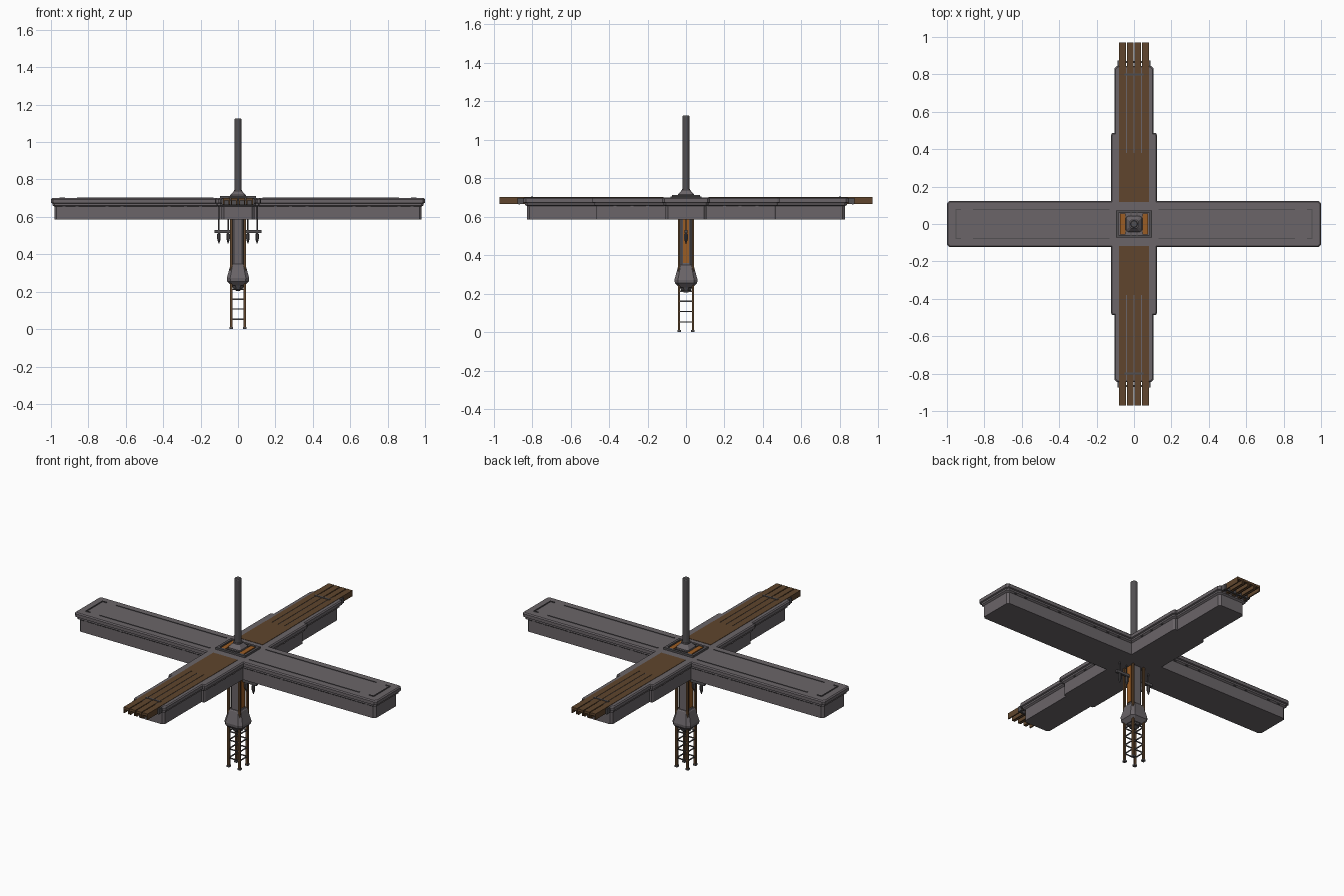
import bpy, bmesh, math

if "Cube" in bpy.data.objects:
    bpy.data.objects.remove(bpy.data.objects["Cube"])


def material(name, rgb):
    m = bpy.data.materials.new(name)
    m.diffuse_color = (*rgb, 1)
    m.use_nodes = True
    m.node_tree.nodes["Principled BSDF"].inputs["Base Color"].default_value = m.diffuse_color
    return m


GREY = material("warm_grey_metal", (0.145, 0.13, 0.14))
STEEL = material("dark_steel", (0.085, 0.08, 0.085))
BROWN = material("brown_rust", (0.115, 0.06, 0.026))
ORANGE = material("orange_rust", (0.33, 0.11, 0.018))


def finish(name, bm, mat):
    bmesh.ops.recalc_face_normals(bm, faces=bm.faces)
    me = bpy.data.meshes.new(name)
    bm.to_mesh(me)
    bm.free()
    me.materials.append(mat)
    ob = bpy.data.objects.new(name, me)
    bpy.context.collection.objects.link(ob)
    return ob


def loft(name, rings, mat):
    """Skin a stack of (outline, z) rings and cap both ends."""
    bm = bmesh.new()
    loops = [[bm.verts.new((x, y, z)) for x, y in pts] for pts, z in rings]
    n = len(loops[0])
    for a, b in zip(loops, loops[1:]):
        for i in range(n):
            j = (i + 1) % n
            bm.faces.new((a[i], a[j], b[j], b[i]))
    bm.faces.new(loops[0][::-1])
    bm.faces.new(loops[-1])
    return finish(name, bm, mat)


def boxes(name, items, mat):
    """Boxes given as (x0, x1, y0, y1, z0, z1), joined in one object."""
    bm = bmesh.new()
    for x0, x1, y0, y1, z0, z1 in items:
        vs = bmesh.ops.create_cube(bm, size=1)["verts"]
        for v in vs:
            v.co = (x1 if v.co.x > 0 else x0, y1 if v.co.y > 0 else y0, z1 if v.co.z > 0 else z0)
    return finish(name, bm, mat)


def both(*b, axis):
    """A box plus its mirror image across x (0) or y (1)."""
    m = list(b)
    m[2 * axis], m[2 * axis + 1] = -b[2 * axis + 1], -b[2 * axis]
    return [b, tuple(m)]


def four(*b):
    return [q for p in both(*b, axis=0) for q in both(*p, axis=1)]


def ngon(r, n=8, cx=0, cy=0):
    return [(cx + r * math.cos(2 * math.pi * (i + .5) / n),
             cy + r * math.sin(2 * math.pi * (i + .5) / n)) for i in range(n)]


def cross(d):
    """Stepped cross outline, pulled in by d."""
    q = [(1, .112), (.988, .124), (.124, .124), (.124, .475),
         (.118, .487), (.105, .487), (.105, .832), (.093, .845)]
    q = [(x - d, y - d) for x, y in q]
    half = q + [(-x, y) for x, y in q[::-1]]
    return half + [(-x, -y) for x, y in half]


def cut_square(h, c):
    p = [(h, h - c), (h - c, h)]
    half = p + [(-x, y) for x, y in p[::-1]]
    return half + [(-x, -y) for x, y in half]


# Cross-shaped platform with overhanging lip
loft("platform", [(cross(.018), .585), (cross(.018), .655), (cross(.008), .662),
                  (cross(.008), .672), (cross(0), .675), (cross(0), .694),
                  (cross(.006), .700)], GREY)

# Raised trim on the long arms
boxes("arm_trim", four(.13, .86, .076, .080, .699, .703)
      + four(.925, .955, .074, .080, .699, .704)
      + both(.949, .955, -.08, .08, .699, .704, axis=0), STEEL)

# Rivets below the lip
rivets = []
for x in (.2, .28, .37, .62, .70, .86, .93):
    rivets += four(x - .008, x + .008, .104, .112, .656, .663)
for y in (.2, .28, .37):
    rivets += four(.104, .112, y - .008, y + .008, .656, .663)
boxes("lip_rivets", rivets, STEEL)

# Brown deck and planks running out past the short arms
boxes("deck", both(-.081, .081, .118, .38, .69, .702, axis=1), BROWN)
planks = []
for i in range(4):
    cx = -.0615 + .041 * i
    planks += both(cx - .018, cx + .018, .38, .97, .688, .702, axis=1)
    for s in (-1, 1):
        planks += both(cx + s * .0145 - .0035, cx + s * .0145 + .0035, .82, .97, .667, .69, axis=1)
boxes("planks", planks, BROWN)
boxes("plank_crossbars", both(-.085, .085, .862, .872, .664, .69, axis=1)
      + both(-.05, .05, .795, .805, .70, .705, axis=1), STEEL)
boxes("plank_clips", four(.076, .088, .845, .875, .665, .697), STEEL)

# Centre hatch frame with orange rails and grating
boxes("hatch_frame", both(.082, .097, -.072, .072, .695, .712, axis=0)
      + both(-.097, .097, .058, .073, .695, .712, axis=1), STEEL)
boxes("hatch_rails", both(.046, .074, -.056, .056, .695, .71, axis=0), ORANGE)
boxes("hatch_grating", both(-.045, .045, .036, .044, .695, .708, axis=1)
      + four(.014, .02, .03, .058, .695, .707), STEEL)

# Mast and flared foot
loft("mast_foot", [(cut_square(.042, .01), .695), (cut_square(.042, .01), .716),
                   (cut_square(.022, .007), .738), (cut_square(.022, .007), .745)], GREY)
mast = loft("mast", [(ngon(.020, 12), .73), (ngon(.020, 12), 1.12), (ngon(.017, 12), 1.125)], STEEL)

# Hanging column, flared collar and rounded tip
loft("column", [(cut_square(.031, .010), .33), (cut_square(.031, .010), .59)], GREY)
loft("collar", [(cut_square(.036, .012), .232), (cut_square(.058, .018), .255),
                (cut_square(.060, .018), .272), (cut_square(.041, .012), .342),
                (cut_square(.036, .012), .348)], GREY)
loft("column_tip", [(ngon(.010), .205), (ngon(.026), .214), (ngon(.036), .235), (ngon(.036), .25)], STEEL)

# Corner posts, feet and rungs of the ladder tower
boxes("tower_posts", four(.030, .042, .030, .042, .005, .59), BROWN)
boxes("tower_feet", four(.027, .045, .027, .045, 0, .010), STEEL)
rungs = []
for z in (.053, .107, .16, .212):
    rungs += both(-.036, .036, .0335, .0385, z - .003, z + .003, axis=1)
    rungs += both(.0335, .0385, -.036, .036, z - .003, z + .003, axis=0)
boxes("tower_rungs", rungs, STEEL)

# Orange plates against the column
boxes("column_plates", both(.030, .036, -.016, .016, .36, .585, axis=0), ORANGE)

# Hanging pointed weights with a cross bar
for side in (-1, 1):
    for x in (.053, .102):
        cx = side * x
        loft("hanging_weight", [(ngon(r, 8, cx), z) for r, z in
             ((.002, .458), (.010, .482), (.010, .508), (.004, .515), (.004, .59))], STEEL)
boxes("weight_bar", both(.03, .126, -.007, .007, .514, .53, axis=0), STEEL)
